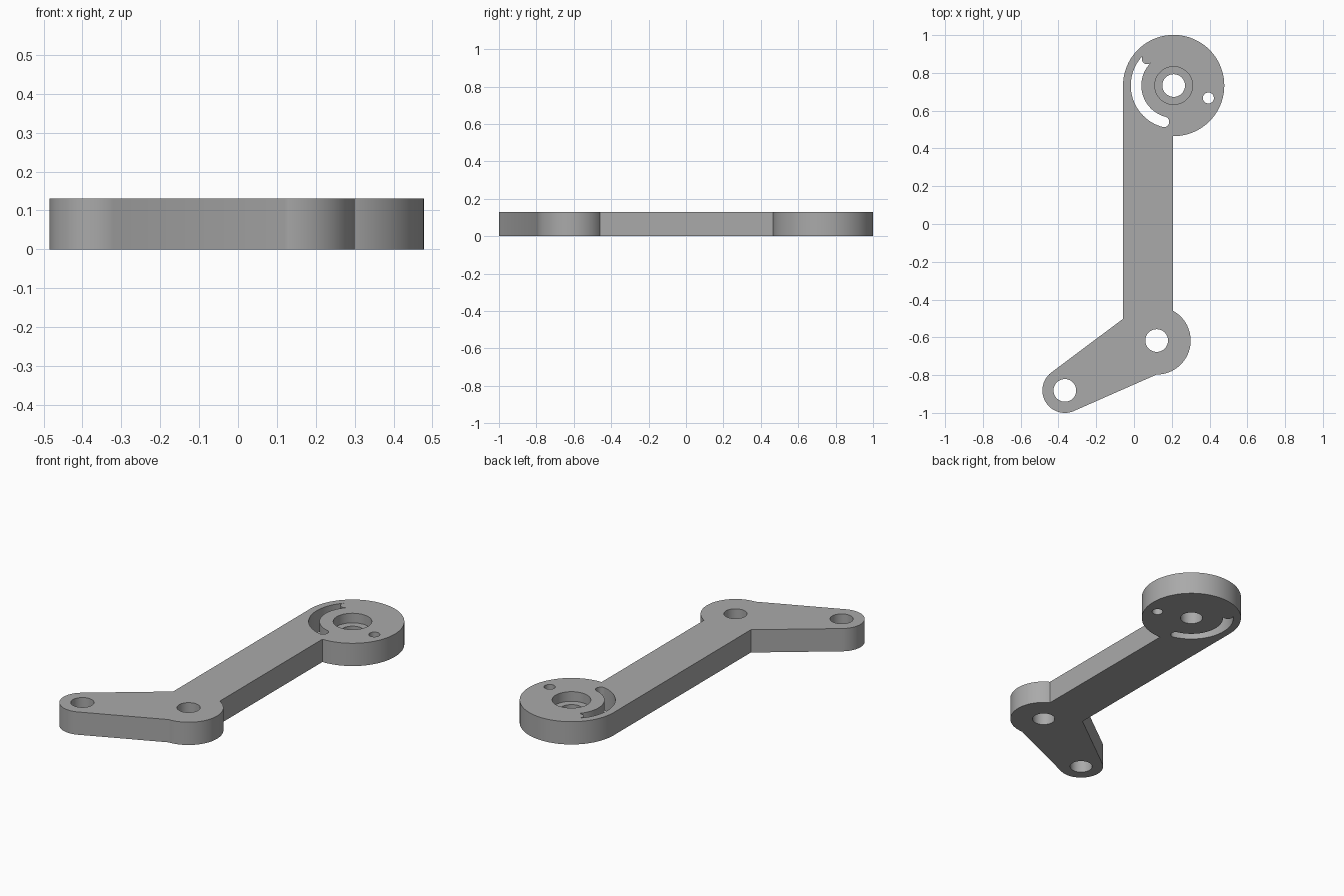
import bpy
import bmesh
from math import radians, cos, sin

cube = bpy.data.objects.get("Cube")
if cube:
    bpy.data.objects.remove(cube, do_unlink=True)

THICK = 0.13
HEAD, PIVOT, TIP = (0.21, 0.733), (0.12, -0.617), (-0.366, -0.881)

metal = bpy.data.materials.new("grey metal")
metal.use_nodes = True
grey = (0.4, 0.4, 0.4, 1)
metal.diffuse_color = grey
metal.node_tree.nodes["Principled BSDF"].inputs["Base Color"].default_value = grey


def arc(centre, radius, start, end, steps=48):
    """Points along an arc, angles in degrees."""
    angles = [radians(start + (end - start) * i / steps) for i in range(steps + 1)]
    return [(centre[0] + radius * cos(a), centre[1] + radius * sin(a)) for a in angles]


def circle(centre, radius):
    return arc(centre, radius, 0, 360, 64)[:-1]


def plate(name, outline, bottom, top):
    """Extrude a closed outline from bottom to top."""
    bm = bmesh.new()
    face = bm.faces.new([bm.verts.new((x, y, bottom)) for x, y in outline])
    solid = bmesh.ops.extrude_face_region(bm, geom=[face])
    verts = [v for v in solid["geom"] if isinstance(v, bmesh.types.BMVert)]
    bmesh.ops.translate(bm, verts=verts, vec=(0, 0, top - bottom))
    bmesh.ops.recalc_face_normals(bm, faces=bm.faces)
    mesh = bpy.data.meshes.new(name)
    bm.to_mesh(mesh)
    bm.free()
    obj = bpy.data.objects.new(name, mesh)
    bpy.context.collection.objects.link(obj)
    mesh.materials.append(metal)
    return obj


# Lever body: round head, straight arm, pivot boss and angled crank
outline = (arc(HEAD, 0.268, -90.6, 180, 96)
           + [(-0.058, -0.502)]
           + arc(TIP, 0.119, 127, 294)
           + arc(PIVOT, 0.18, -90, 61))
lever = plate("lever_arm", outline, 0, THICK)

# Curved slot around the head bore, with rounded ends
slot_ends = arc(HEAD, 0.199, 135, 255, 1)
slot = (arc(HEAD, 0.227, 135, 255)
        + arc(slot_ends[1], 0.028, 255, 435, 16)[1:-1]
        + arc(HEAD, 0.171, 255, 135)
        + arc(slot_ends[0], 0.028, -45, -225, 16)[1:-1])

# Cutters: through holes, slot and counterbore
cuts = [("head_bore", circle(HEAD, 0.06), -0.1),
        ("pivot_hole", circle(PIVOT, 0.06), -0.1),
        ("tip_hole", circle(TIP, 0.06), -0.1),
        ("pin_hole", circle((0.394, 0.667), 0.029), -0.1),
        ("curved_slot", slot, -0.1),
        ("head_counterbore", circle(HEAD, 0.1), THICK - 0.055)]
bpy.context.view_layer.objects.active = lever
for name, shape, bottom in cuts:
    cutter = plate(name + "_cutter", shape, bottom, THICK + 0.1)
    cutter.hide_render = True
    mod = lever.modifiers.new(name, "BOOLEAN")
    mod.operation = "DIFFERENCE"
    mod.solver = "EXACT"
    mod.object = cutter
    bpy.ops.object.modifier_apply(modifier=name)
    bpy.data.objects.remove(cutter, do_unlink=True)

# Smooth round walls, crisp edges
bpy.ops.object.select_all(action="DESELECT")
lever.select_set(True)
bpy.ops.object.shade_smooth_by_angle(angle=radians(25))
